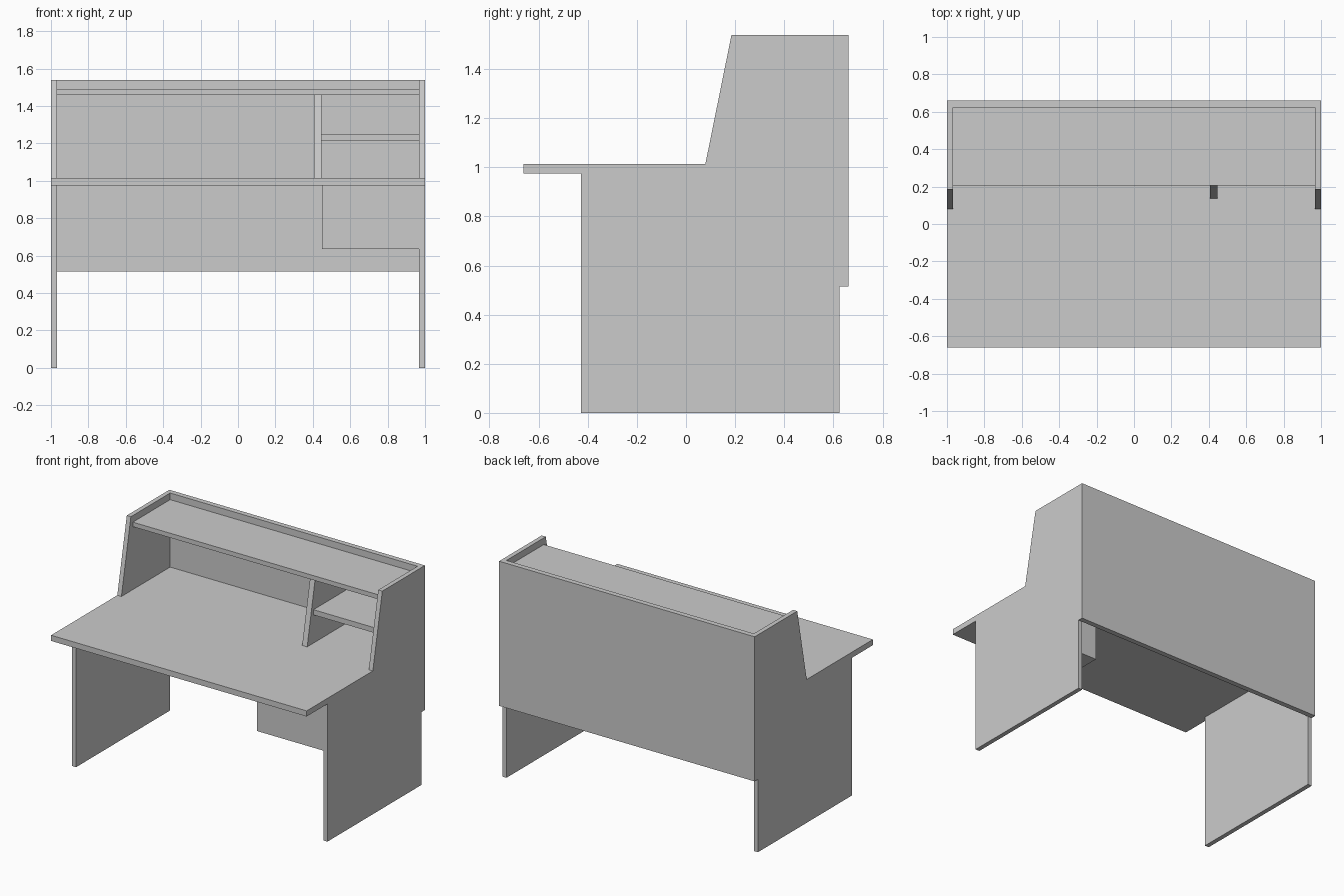
import bpy

if "Cube" in bpy.data.objects:
    bpy.data.objects.remove(bpy.data.objects["Cube"])

TOP = 1.538      # overall height
DESK_Z = 1.014   # work surface height
UNDER_Z = 0.974  # underside of work surface
BACK_Y = 0.624   # inner face of back panel
T = 0.032        # side panel thickness


def prism(name, profile, x0, x1):
    """Extrude a (y, z) profile from x0 to x1."""
    n = len(profile)
    verts = [(x, y, z) for x in (x0, x1) for y, z in profile]
    faces = [list(range(n))[::-1], list(range(n, 2 * n))]
    faces += [[i, (i + 1) % n, n + (i + 1) % n, n + i] for i in range(n)]
    mesh = bpy.data.meshes.new(name)
    mesh.from_pydata(verts, [], faces)
    obj = bpy.data.objects.new(name, mesh)
    bpy.context.collection.objects.link(obj)
    return obj


def board(name, x0, x1, y0, y1, z0, z1):
    return prism(name, [(y0, z0), (y1, z0), (y1, z1), (y0, z1)], x0, x1)


# Work surface and full-width back panel
board("desktop", -1, 1, -0.661, BACK_Y, UNDER_Z, DESK_Z)
board("back_panel", -1, 1, BACK_Y, 0.661, 0.515, TOP)

# Panel legs and sloped upper side panels
for side, x0 in (("left", -1), ("right", 1 - T)):
    board(side + "_leg", x0, x0 + T, -0.428, BACK_Y, 0, UNDER_Z)
    prism(side + "_upper_side",
          [(0.079, DESK_Z), (BACK_Y, DESK_Z), (BACK_Y, TOP), (0.185, TOP)],
          x0, x0 + T)

# Hutch: top shelf, sloped divider, small shelf
inner = 1 - T
board("top_shelf", -inner, inner, 0.207, BACK_Y, 1.459, 1.491)
prism("hutch_divider",
      [(0.136, DESK_Z), (BACK_Y, DESK_Z), (BACK_Y, 1.459), (0.225, 1.459)],
      0.407, 0.446)
board("small_shelf", 0.446, inner, 0.207, BACK_Y, 1.213, 1.25)

# Drawer box under the right side of the desktop
board("drawer_box", 0.448, inner, -0.428, 0.145, 0.635, UNDER_Z)
